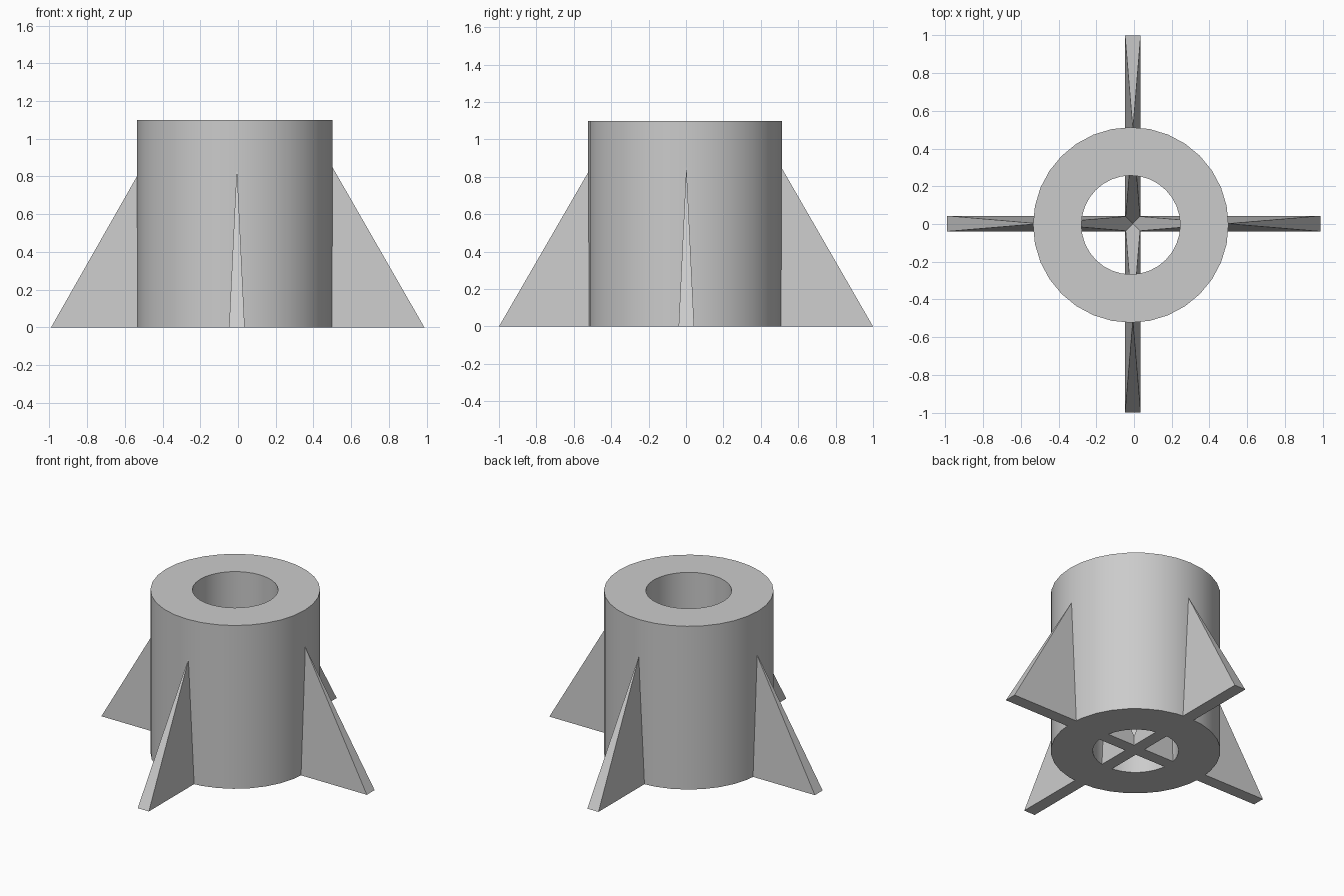
import bpy, bmesh, math
from mathutils import Vector

cube = bpy.data.objects.get("Cube")
if cube:
    bpy.data.objects.remove(cube, do_unlink=True)

# Single grey material
grey = bpy.data.materials.new("plain grey")
grey.use_nodes = True
grey.diffuse_color = (0.6, 0.6, 0.6, 1)
grey.node_tree.nodes["Principled BSDF"].inputs["Base Color"].default_value = (0.6, 0.6, 0.6, 1)

FIN_WIDTH = 0.083
FIN_HEIGHT = 0.866
CENTRE = Vector((-0.006, 0.002, 0))


def make_object(name, bm):
    bmesh.ops.recalc_face_normals(bm, faces=bm.faces)
    mesh = bpy.data.meshes.new(name)
    bm.to_mesh(mesh)
    bm.free()
    mesh.materials.append(grey)
    obj = bpy.data.objects.new(name, mesh)
    bpy.context.collection.objects.link(obj)
    return obj


# Thick-walled tube: a rectangular wall section revolved about z
def make_tube(name, centre, outer, inner, height, sides=32):
    bm = bmesh.new()
    section = [(inner, 0), (outer, 0), (outer, height), (inner, height)]
    verts = [bm.verts.new((r, 0, z)) for r, z in section]
    edges = [bm.edges.new((verts[i], verts[(i + 1) % 4])) for i in range(4)]
    bmesh.ops.spin(bm, geom=verts + edges, cent=(0, 0, 0), axis=(0, 0, 1),
                   angle=math.tau, steps=sides, use_merge=True)
    bmesh.ops.remove_doubles(bm, verts=bm.verts, dist=0.0001)
    bmesh.ops.translate(bm, verts=bm.verts, vec=centre)
    return make_object(name, bm)


# Fin: narrow pyramid from the centre outwards, its tip buried in the wall
def make_fin(name, direction, length):
    out = Vector(direction)
    side = Vector((-out.y, out.x, 0)) * FIN_WIDTH / 2
    far = CENTRE + out * length
    bm = bmesh.new()
    base = [bm.verts.new(p) for p in
            (CENTRE - side, far - side, far + side, CENTRE + side)]
    tip = bm.verts.new(CENTRE + out * length / 2 + Vector((0, 0, FIN_HEIGHT)))
    bm.faces.new(base)
    for i in range(4):
        bm.faces.new((base[i], base[(i + 1) % 4], tip))
    return make_object(name, bm)


tube = make_tube("tube_body", (-0.017, -0.005, 0), 0.518, 0.262, 1.1)

for name, direction, length in (("left_fin", (1, 0, 0), 0.994),
                                ("right_fin", (-1, 0, 0), 0.985),
                                ("back_fin", (0, 1, 0), 0.998),
                                ("front_fin", (0, -1, 0), 1.002)):
    make_fin(name, direction, length)

# Smooth curved walls, crisp rims
bpy.ops.object.select_all(action='DESELECT')
tube.select_set(True)
bpy.context.view_layer.objects.active = tube
bpy.ops.object.shade_smooth_by_angle(angle=math.radians(30))
